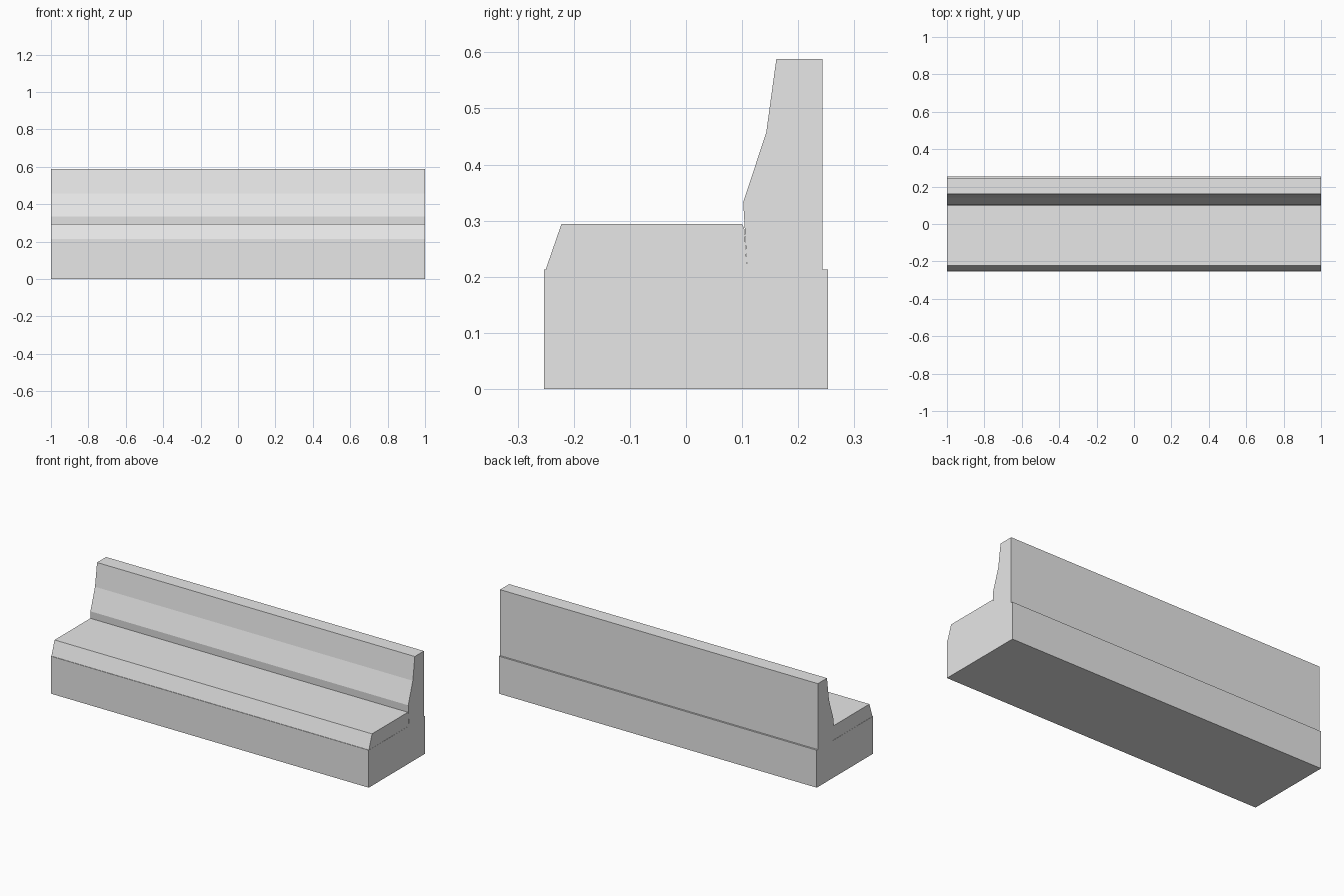
import bpy
import bmesh

cube = bpy.data.objects.get("Cube")
if cube:
    bpy.data.objects.remove(cube, do_unlink=True)

# Single plain grey
GREY = (0.8, 0.8, 0.8, 1)
grey = bpy.data.materials.new("light_grey")
grey.use_nodes = True
grey.diffuse_color = GREY
grey.node_tree.nodes["Principled BSDF"].inputs["Base Color"].default_value = GREY


def extrude_profile(name, profile, half_width):
    """Sweep a side profile of (y, z) points along x."""
    bm = bmesh.new()
    face = bm.faces.new([bm.verts.new((-half_width, y, z)) for y, z in profile])
    result = bmesh.ops.extrude_face_region(bm, geom=[face])
    verts = [v for v in result["geom"] if isinstance(v, bmesh.types.BMVert)]
    bmesh.ops.translate(bm, verts=verts, vec=(2 * half_width, 0, 0))
    bmesh.ops.recalc_face_normals(bm, faces=bm.faces)
    mesh = bpy.data.meshes.new(name)
    bm.to_mesh(mesh)
    bm.free()
    mesh.materials.append(grey)
    obj = bpy.data.objects.new(name, mesh)
    bpy.context.collection.objects.link(obj)
    return obj


# Plinth and backrest in one piece
extrude_profile("base_and_backrest", [
    (-0.253, 0), (0.253, 0), (0.253, 0.213), (0.243, 0.213),
    (0.243, 0.588), (0.161, 0.588), (0.143, 0.457), (0.102, 0.333),
    (0.109, 0.213), (-0.253, 0.213)], 1.0)

# Seat cushion with a sloped front edge
extrude_profile("seat_cushion", [
    (-0.25, 0.213), (0.109, 0.213), (0.104, 0.285),
    (0.100, 0.294), (-0.222, 0.294)], 0.999)
